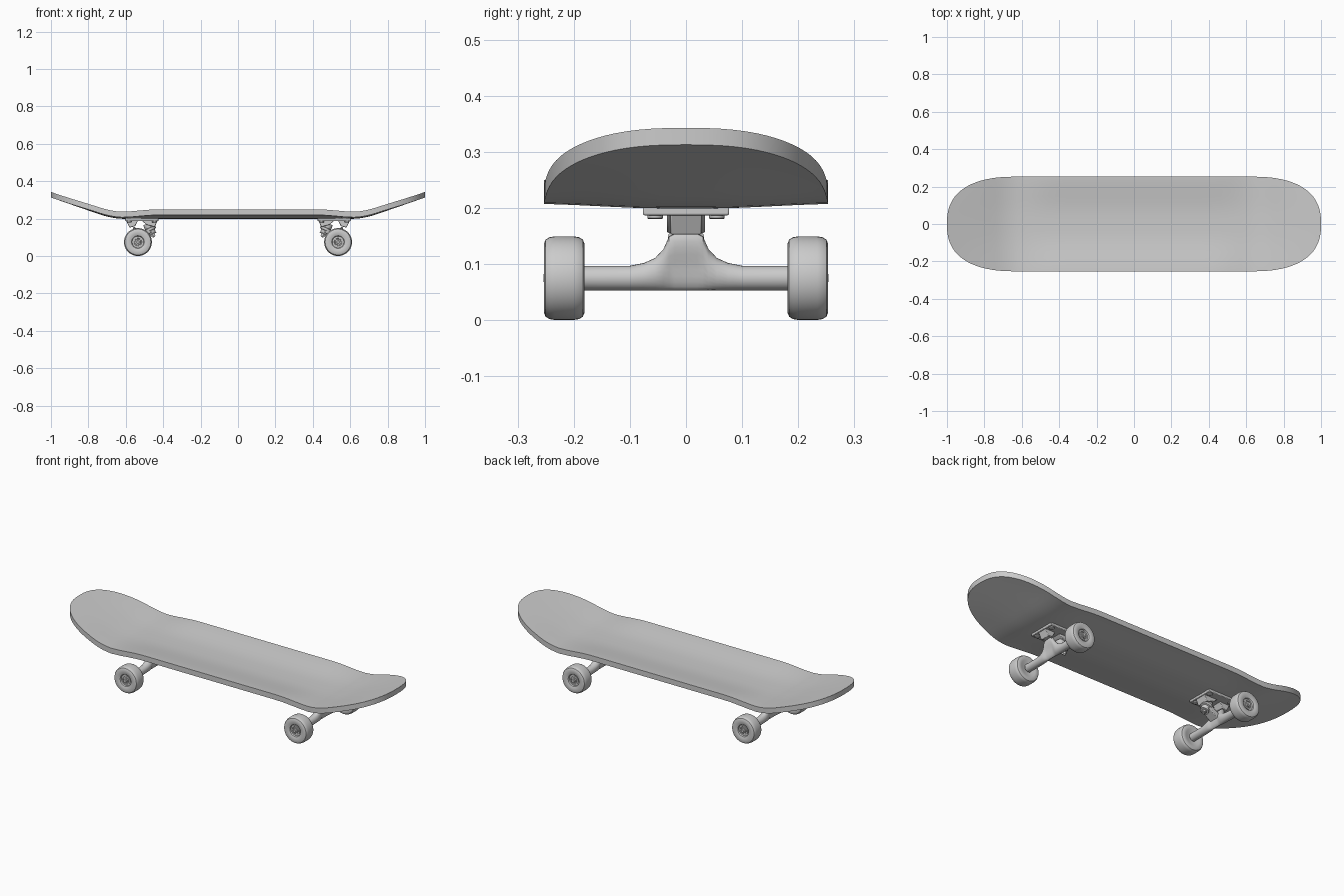
import bpy, bmesh, math
from mathutils import Vector, Matrix

if "Cube" in bpy.data.objects:
    bpy.data.objects.remove(bpy.data.objects["Cube"])


def finish(name, bm, angle=35, bevel=0.0):
    bmesh.ops.remove_doubles(bm, verts=bm.verts, dist=1e-5)
    bmesh.ops.recalc_face_normals(bm, faces=bm.faces)
    me = bpy.data.meshes.new(name)
    bm.to_mesh(me)
    bm.free()
    ob = bpy.data.objects.new(name, me)
    bpy.context.collection.objects.link(ob)
    bpy.ops.object.select_all(action='DESELECT')
    ob.select_set(True)
    bpy.context.view_layer.objects.active = ob
    bpy.ops.object.shade_smooth_by_angle(angle=math.radians(angle))
    if bevel:
        mod = ob.modifiers.new("bevel", 'BEVEL')
        mod.width, mod.segments = bevel, 2
    return ob


def skin(name, rings, angle=35, caps=True):
    """Bridge equal-length closed rings of points."""
    bm = bmesh.new()
    vs = [[bm.verts.new(p) for p in ring] for ring in rings]
    n = len(vs[0])
    for a, b in zip(vs, vs[1:]):
        for i in range(n):
            j = (i + 1) % n
            bm.faces.new((a[i], a[j], b[j], b[i]))
    if caps:
        bm.faces.new(vs[0])
        bm.faces.new(vs[-1])
    return finish(name, bm, angle)


def lathe(name, profile, origin, direction, n=32):
    """Spin (radius, height) pairs around a direction."""
    m = Matrix.Translation(origin) @ Vector(direction).to_track_quat('Z', 'Y').to_matrix().to_4x4()
    rings = [[m @ Vector((r * math.cos(2 * math.pi * i / n), r * math.sin(2 * math.pi * i / n), h))
              for i in range(n)] for r, h in profile]
    return skin(name, rings)


def prism(name, pts, y, bevel=0.003):
    """Extrude an xz outline from -y to y."""
    bm = bmesh.new()
    f = bm.faces.new([bm.verts.new((x, -y, z)) for x, z in pts])
    new = bmesh.ops.extrude_face_region(bm, geom=[f])['geom']
    bmesh.ops.translate(bm, verts=[v for v in new if isinstance(v, bmesh.types.BMVert)], vec=(0, 2 * y, 0))
    return finish(name, bm, bevel=bevel)


def smooth(a, b, v):
    t = min(1, max(0, (v - a) / (b - a)))
    return t * t * (3 - 2 * t)


# Deck: concave middle, upturned ends, superellipse outline
def deck_z(x, y):
    x = abs(x)
    d = max(0, x - 0.6)
    kick = 0.345 * (d * d / 0.28 if d < 0.14 else d - 0.07)
    concave = 1 - 0.65 * smooth(0.42, 0.64, x) - 0.35 * smooth(0.7, 1.0, x)
    return 0.199 + kick + 0.021 * concave * smooth(0.04, 0.28, abs(y)) / smooth(0.04, 0.28, 0.253)


def half_width(x):
    u = min(1, max(0, (abs(x) - 0.62) / 0.38))
    return 0.253 * max(0, 1 - u ** 2.5) ** 0.4


half = [0.62 * i / 12 for i in range(13)] + [0.62 + 0.38 * math.sin(math.pi / 2 * i / 20) for i in range(1, 21)]
xs = [-x for x in reversed(half[1:])] + half
cols = [math.sin(math.pi / 2 * (i / 10 - 1)) for i in range(21)]
rings = []
for x in xs:
    low = [(x, half_width(x) * c, deck_z(x, half_width(x) * c)) for c in cols]
    rings.append(low + [(px, py, pz + 0.03) for px, py, pz in reversed(low)])
bm = bmesh.new()
vs = [[bm.verts.new(p) for p in r] for r in rings]
for a, b in zip(vs, vs[1:]):
    for i in range(42):
        j = (i + 1) % 42
        bm.faces.new((a[i], a[j], b[j], b[i]))
bmesh.ops.dissolve_degenerate(bm, edges=bm.edges, dist=1e-5)
finish("deck", bm)

# One truck, built at +x and then turned for the other end
AX, AZ = 0.535, 0.075
parts = []

# Base plate with kingpin seat and pivot cup
parts.append(prism("base_plate", [(0.425, 0.187), (0.603, 0.187), (0.603, 0.202), (0.425, 0.202)], 0.077))
parts.append(prism("kingpin_seat", [(0.43, 0.19), (0.445, 0.155), (0.49, 0.168), (0.515, 0.19)], 0.034))
parts.append(prism("pivot_cup", [(0.535, 0.19), (0.55, 0.16), (0.58, 0.152), (0.598, 0.19)], 0.028))

# Mounting bolts
for x in (0.447, 0.581):
    for y in (-0.055, 0.055):
        parts.append(lathe("mounting_bolt", [(0.014, 0), (0.014, 0.006), (0.011, 0.008), (0.006, 0.008)],
                           (x, y, 0.188), (0, 0, -1), 16))

# Hanger: round bar swelling up into a central shoulder
rings = []
for y, top, rx in [(0.182, 0.097, 0.022), (0.1, 0.097, 0.022), (0.075, 0.102, 0.022), (0.055, 0.111, 0.022),
                   (0.04, 0.127, 0.021), (0.03, 0.15, 0.018), (0.02, 0.155, 0.017), (0, 0.156, 0.017)]:
    cz, rz = (top + 0.053) / 2, (top - 0.053) / 2
    ring = []
    for i in range(24):
        a = 2 * math.pi * i / 24
        z = cz + rz * math.sin(a)
        lean = 0.35 * max(0, z - 0.097)
        ring.append((AX + rx * math.cos(a) + lean, y, z))
    rings.append(ring)
rings += [[(x, -y, z) for x, y, z in r] for r in reversed(rings[:-1])]
parts.append(skin("hanger", rings))

# Hanger yoke, bushings and kingpin, tilted together
tilt = Vector((-0.038, 0, -0.08)).normalized()
start = Vector((0.485, 0, 0.175))
parts.append(lathe("bushings", [(0.022, 0), (0.026, 0.012), (0.024, 0.026), (0.032, 0.028), (0.032, 0.041),
                                (0.024, 0.043), (0.021, 0.06), (0.023, 0.061), (0.023, 0.065), (0.012, 0.065)],
                   start, tilt))
parts.append(lathe("kingpin_nut", [(0.013, 0.06), (0.013, 0.076), (0.007, 0.076), (0.007, 0.082)], start, tilt, 6))
parts.append(prism("hanger_yoke", [(0.462, 0.128), (0.525, 0.085), (0.545, 0.11), (0.478, 0.146)], 0.028))

# Wheels, bearings and axle nuts
for s in (-1, 1):
    c = (AX, 0, AZ)
    d = (0, s, 0)
    parts.append(lathe("wheel", [(0.03, 0.188), (0.045, 0.181), (0.062, 0.181), (0.069, 0.184), (0.073, 0.191),
                                 (0.0745, 0.2), (0.0745, 0.234), (0.073, 0.243), (0.069, 0.25), (0.062, 0.253),
                                 (0.045, 0.253), (0.034, 0.249), (0.031, 0.242), (0.02, 0.242)], c, d, 40))
    parts.append(lathe("bearing", [(0.026, 0.238), (0.026, 0.245), (0.021, 0.245), (0.02, 0.243), (0.016, 0.243),
                                   (0.015, 0.246), (0.008, 0.246)], c, d, 24))
    parts.append(lathe("axle_nut", [(0.014, 0.243), (0.014, 0.251), (0.008, 0.252), (0.007, 0.254)], c, d, 12))

# Second truck: same parts turned half way round
for ob in parts:
    twin = ob.copy()
    twin.name = ob.name + "_rear"
    twin.matrix_world = Matrix.Rotation(math.pi, 4, 'Z') @ ob.matrix_world
    bpy.context.collection.objects.link(twin)
